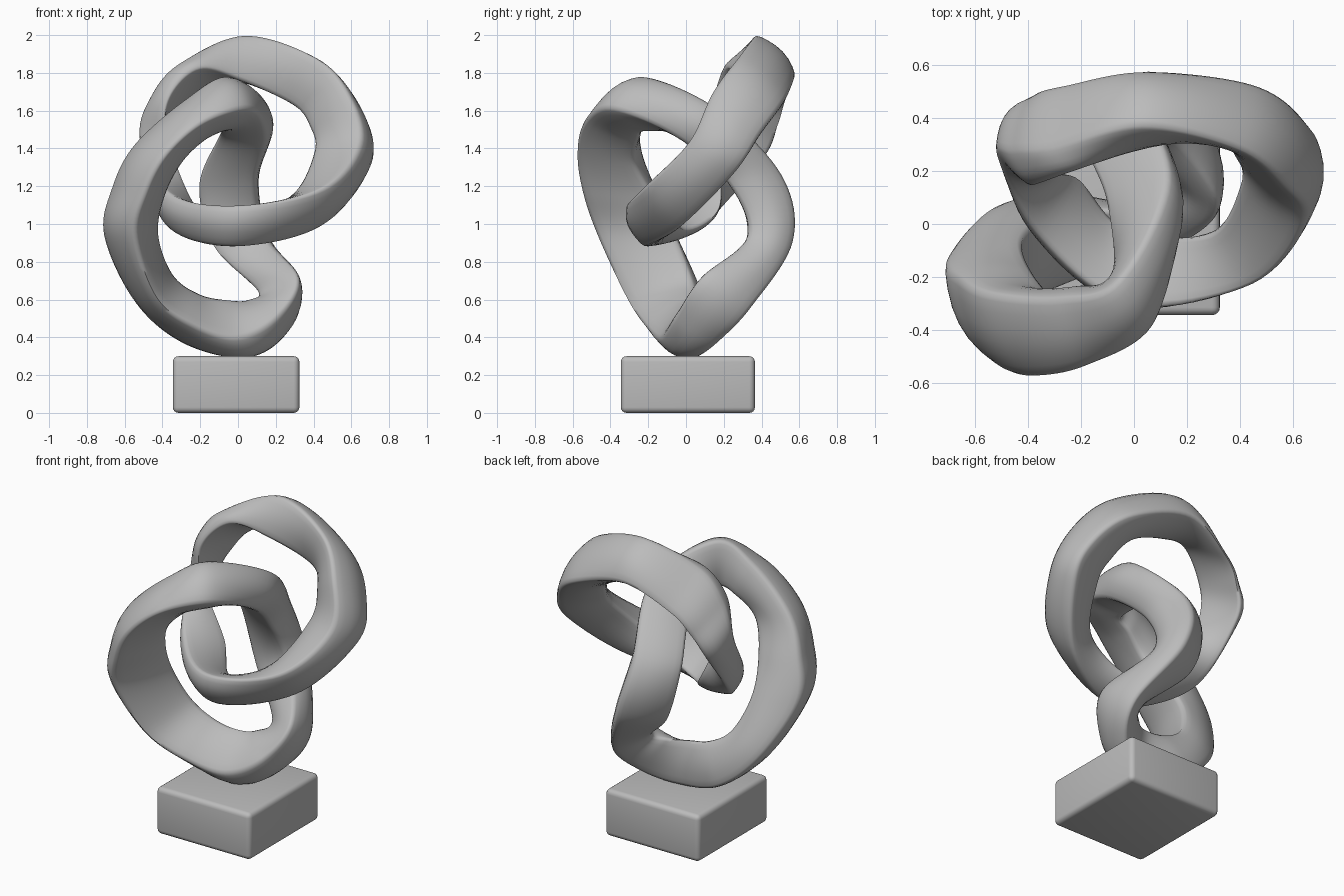
import bpy, bmesh
from mathutils import Vector

grey = bpy.data.materials.new("stone_grey")
grey.diffuse_color = (0.5, 0.5, 0.5, 1)


def finish(bm, name, angle):
    bmesh.ops.recalc_face_normals(bm, faces=bm.faces)
    me = bpy.data.meshes.new(name)
    bm.to_mesh(me)
    bm.free()
    ob = bpy.data.objects.new(name, me)
    bpy.context.collection.objects.link(ob)
    me.materials.append(grey)
    bpy.ops.object.select_all(action='DESELECT')
    ob.select_set(True)
    bpy.context.view_layer.objects.active = ob
    bpy.ops.object.shade_smooth_by_angle(angle=angle)
    return ob


def closed_spline(points, steps=10):
    """Smooth closed curve through the points."""
    pts = [Vector(p) for p in points]
    n, out = len(pts), []
    for i in range(n):
        a, b, c, d = (pts[(i + k) % n] for k in (-1, 0, 1, 2))
        for s in range(steps):
            t = s / steps
            out.append(0.5 * (2 * b + (c - a) * t + (2 * a - 5 * b + 4 * c - d) * t * t
                              + (3 * b - a - 3 * c + d) * t ** 3))
    return out


def section(corners, bulges=(0.55, 0.3, 0.3)):
    """Three-sided section with swollen sides and softened corners."""
    mid = sum(corners, Vector()) / 3
    pts = []
    for i in range(3):
        a, b = corners[i], corners[(i + 1) % 3]
        pts.append(a.lerp(mid, 0.03))
        out = (a + b) / 2 - mid
        for t in (0.07, 0.18, 0.34, 0.5, 0.66, 0.82, 0.93):
            pts.append(a.lerp(b, t) + out * bulges[i] * 4 * t * (1 - t))
    return pts


def ring(name, rails):
    """Closed band skinned between three ridge curves."""
    curves = [closed_spline(r) for r in rails]
    bm = bmesh.new()
    loops = [[bm.verts.new(p) for p in section(list(c))] for c in zip(*curves)]
    n, m = len(loops), len(loops[0])
    for i in range(n):
        p, q = loops[i], loops[(i + 1) % n]
        for j in range(m):
            k = (j + 1) % m
            bm.faces.new((p[j], p[k], q[k], q[j]))
    return finish(bm, name, 1.2)


# Upper ring: front ridge, outer ridge, inner ridge
# (bottom, lower right, right, right shoulder, upper right, top, upper left,
#  left shoulder, left, lower left)
ring("upper_ring", [
    [(-0.02, -0.30, 1.10), (0.45, -0.23, 1.19), (0.65, 0.01, 1.43), (0.58, 0.14, 1.70),
     (0.40, 0.28, 1.89), (0.03, 0.37, 2.00), (-0.31, 0.29, 1.85), (-0.46, 0.28, 1.68),
     (-0.52, 0.26, 1.46), (-0.37, -0.03, 1.17)],
    [(-0.03, -0.22, 0.88), (0.43, -0.03, 0.98), (0.67, 0.26, 1.27), (0.64, 0.40, 1.48),
     (0.45, 0.53, 1.66), (0.05, 0.58, 1.78), (-0.25, 0.53, 1.65), (-0.37, 0.49, 1.52),
     (-0.44, 0.40, 1.33), (-0.38, 0.08, 0.99)],
    [(-0.04, -0.01, 0.97), (0.28, -0.04, 1.15), (0.40, 0.15, 1.38), (0.38, 0.26, 1.51),
     (0.29, 0.34, 1.63), (0.02, 0.28, 1.76), (-0.20, 0.21, 1.82), (-0.36, 0.15, 1.67),
     (-0.37, 0.15, 1.46), (-0.22, 0.18, 1.09)],
])

# Lower ring: front ridge, outer ridge, inner ridge
# (bottom, bottom left, lower left, left, left shoulder, upper left, upper shoulder,
#  top, turn, back upper, back mid, lower right, bottom right)
ring("lower_ring", [
    [(0.00, -0.14, 0.40), (-0.23, -0.22, 0.46), (-0.43, -0.32, 0.61), (-0.54, -0.47, 0.93),
     (-0.49, -0.55, 1.16), (-0.38, -0.58, 1.37), (-0.18, -0.54, 1.54), (0.07, -0.39, 1.61),
     (0.15, -0.05, 1.46), (0.09, 0.22, 1.22), (0.14, 0.33, 0.94), (0.32, 0.08, 0.72),
     (0.21, -0.06, 0.51)],
    [(0.02, 0.07, 0.30), (-0.30, 0.11, 0.38), (-0.55, 0.05, 0.60), (-0.71, -0.13, 0.94),
     (-0.67, -0.20, 1.19), (-0.55, -0.26, 1.42), (-0.28, -0.28, 1.66), (-0.06, -0.21, 1.78),
     (0.13, 0.17, 1.61), (0.02, 0.51, 1.26), (0.09, 0.57, 0.91), (0.28, 0.35, 0.56),
     (0.21, 0.18, 0.38)],
    [(-0.05, 0.06, 0.60), (-0.20, 0.05, 0.63), (-0.34, 0.02, 0.73), (-0.42, -0.06, 0.94),
     (-0.39, -0.17, 1.14), (-0.30, -0.27, 1.32), (-0.18, -0.25, 1.44), (-0.08, -0.20, 1.49),
     (-0.11, 0.10, 1.45), (-0.21, 0.34, 1.20), (-0.13, 0.36, 0.88), (0.10, 0.20, 0.65),
     (0.05, 0.11, 0.60)],
])

# Plinth block with rounded edges
bm = bmesh.new()
bmesh.ops.create_cube(bm, size=1)
for v in bm.verts:
    v.co = Vector((v.co.x * 0.67 - 0.01, v.co.y * 0.71 + 0.01, (v.co.z + 0.5) * 0.30))
bmesh.ops.bevel(bm, geom=bm.edges[:], offset=0.03, segments=4, profile=0.5, affect='EDGES')
finish(bm, "plinth", 0.6)
